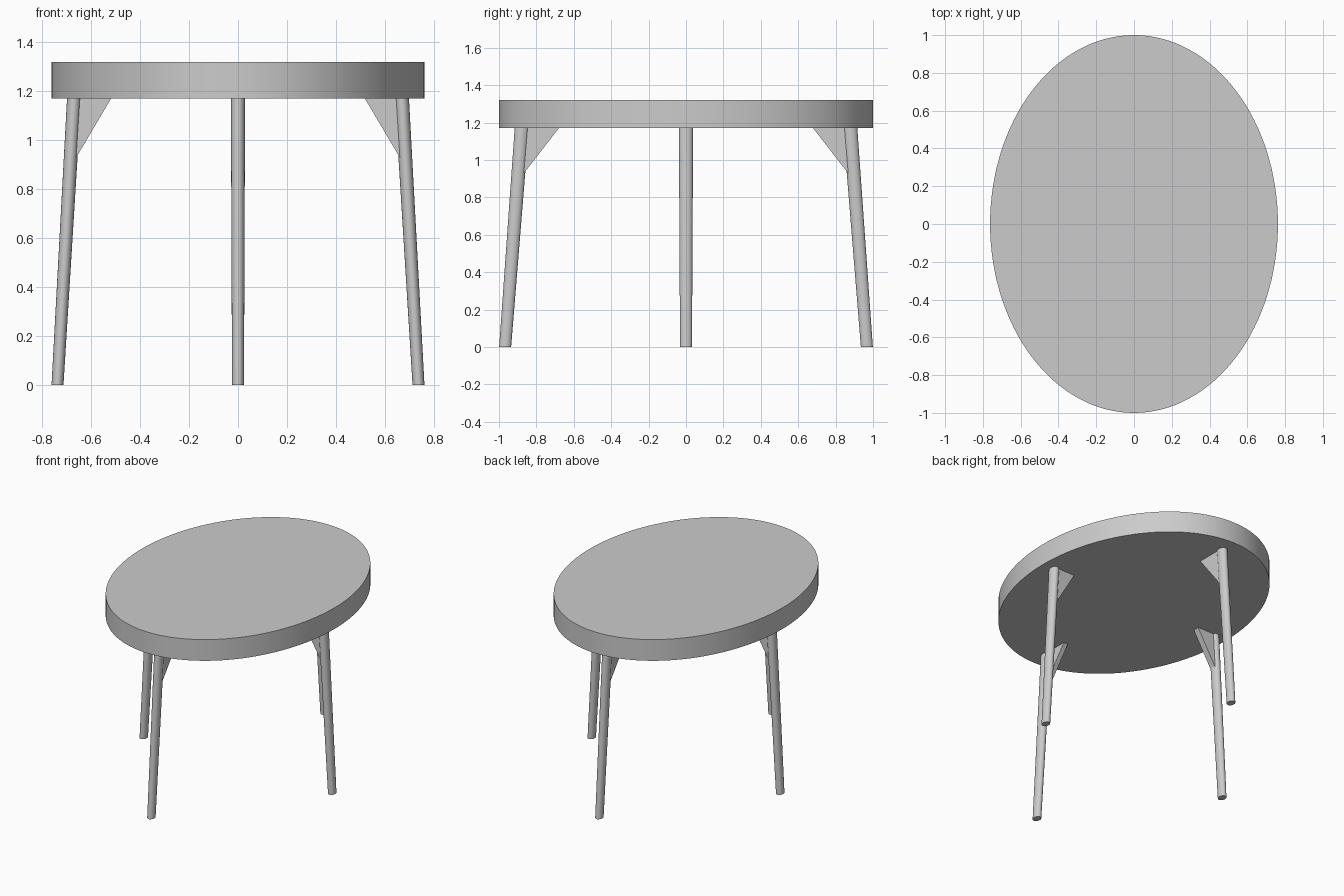
import bpy
import bmesh
import math
from mathutils import Matrix, Vector

cube = bpy.data.objects.get("Cube")
if cube:
    bpy.data.objects.remove(cube, do_unlink=True)

OVAL = Matrix.Diagonal((0.762, 1, 1, 1))   # squeezes the round layout into an oval
UNDERSIDE, TOP = 1.17, 1.32
FOOT_DIST, HEAD_DIST = 0.967, 0.878        # leg centre distance at floor and at top

grey = bpy.data.materials.new("plain_grey")
grey.use_nodes = True
colour = (0.6, 0.6, 0.6, 1)
grey.diffuse_color = colour
grey.node_tree.nodes["Principled BSDF"].inputs["Base Color"].default_value = colour


def finish(name, bm, smooth=True):
    bmesh.ops.recalc_face_normals(bm, faces=bm.faces)
    mesh = bpy.data.meshes.new(name)
    bm.to_mesh(mesh)
    bm.free()
    mesh.materials.append(grey)
    obj = bpy.data.objects.new(name, mesh)
    bpy.context.collection.objects.link(obj)
    if smooth:
        bpy.ops.object.select_all(action="DESELECT")
        obj.select_set(True)
        bpy.context.view_layer.objects.active = obj
        bpy.ops.object.shade_smooth_by_angle(angle=math.radians(35))


def cylinder(bottom, top, r_bottom, r_top, sides):
    """Tapered cylinder, sheared so both ends stay level."""
    bm = bmesh.new()
    height = top.z - bottom.z
    bmesh.ops.create_cone(bm, cap_ends=True, segments=sides, radius1=r_bottom,
                          radius2=r_top, depth=height)
    for v in bm.verts:
        end = top if v.co.z > 0 else bottom
        v.co = Vector((v.co.x + end.x, v.co.y + end.y, end.z))
    return bm


# Oval table top
bm = cylinder(Vector((0, 0, UNDERSIDE)), Vector((0, 0, TOP)), 1, 1, 128)
bm.transform(OVAL)
finish("table_top", bm)

# Four splayed legs, each with a triangular brace on its inner side
for i, side in enumerate(("left", "back", "right", "front")):
    place = OVAL @ Matrix.Rotation(i * math.pi / 2, 4, "Z")

    bm = cylinder(Vector((FOOT_DIST, 0, 0)), Vector((HEAD_DIST, 0, UNDERSIDE)),
                  0.032, 0.038, 32)
    bm.transform(place)
    finish(side + "_leg", bm)

    bm = bmesh.new()
    outline = [(0.68, UNDERSIDE), (0.87, 0.925), (HEAD_DIST, UNDERSIDE)]
    face = bm.faces.new([bm.verts.new((x, -0.022, z)) for x, z in outline])
    new = bmesh.ops.extrude_face_region(bm, geom=[face])["geom"]
    bmesh.ops.translate(bm, vec=(0, 0.044, 0),
                        verts=[g for g in new if isinstance(g, bmesh.types.BMVert)])
    bm.transform(place)
    finish(side + "_brace", bm, smooth=False)
